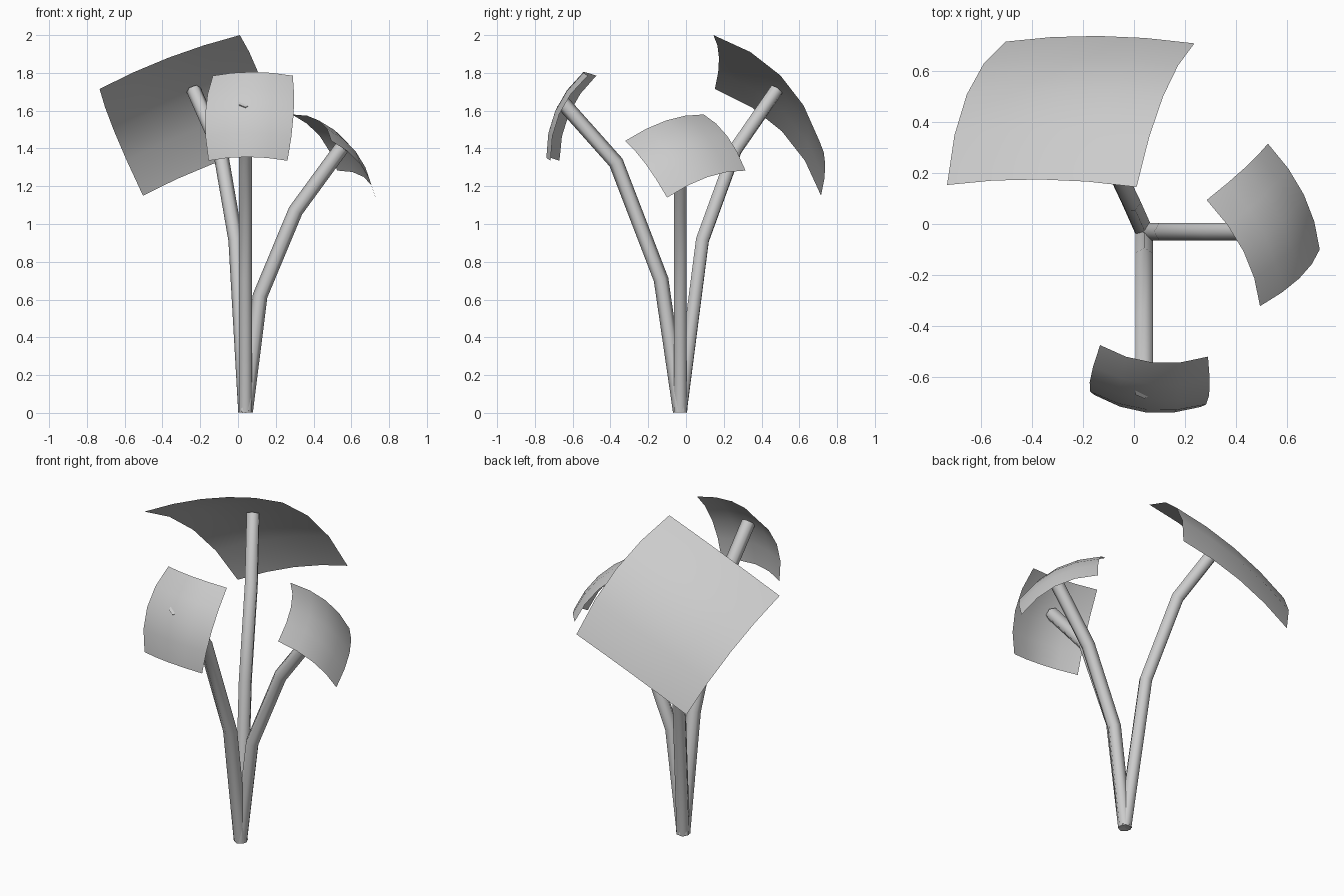
import bpy, bmesh, math
from mathutils import Vector

if "Cube" in bpy.data.objects:
    bpy.data.objects.remove(bpy.data.objects["Cube"])

SIDES, RADIUS, SEG = 6, 0.039, 4


def finish(bm, name):
    bmesh.ops.recalc_face_normals(bm, faces=bm.faces)
    mesh = bpy.data.meshes.new(name)
    bm.to_mesh(mesh)
    bm.free()
    obj = bpy.data.objects.new(name, mesh)
    bpy.context.collection.objects.link(obj)
    bpy.ops.object.select_all(action='DESELECT')
    bpy.context.view_layer.objects.active = obj
    obj.select_set(True)
    bpy.ops.object.shade_smooth_by_angle(angle=math.radians(62))
    return obj


def stem(name, points):
    """Six-sided tube with mitred bends along a path in a vertical plane."""
    pts = [Vector(p) for p in points]
    flat = pts[-1] - pts[0]
    side = Vector((-flat.y, flat.x, 0)).normalized()
    bm = bmesh.new()
    rings = []
    for i, p in enumerate(pts):
        d_in = (p - pts[i - 1]).normalized() if i else None
        d_out = (pts[i + 1] - p).normalized() if i < len(pts) - 1 else None
        d_in, d_out = d_in or d_out, d_out or d_in
        tangent = (d_in + d_out).normalized()
        up = side.cross(tangent) / tangent.dot(d_in)
        rings.append([bm.verts.new(p + RADIUS * (math.cos(a) * up + math.sin(a) * side))
                      for a in (math.tau * k / SIDES for k in range(SIDES))])
    for r0, r1 in zip(rings, rings[1:]):
        for k in range(SIDES):
            j = (k + 1) % SIDES
            bm.faces.new((r0[k], r0[j], r1[j], r1[k]))
    bm.faces.new(rings[0])
    bm.faces.new(rings[-1])
    finish(bm, name)


def leaf(name, p00, p10, p01, p11, bow_u, bow_v, flare):
    """Thin sheet between four corners, bowed both ways, with flared sides."""
    p00, p10, p01, p11 = map(Vector, (p00, p10, p01, p11))
    normal = (p10 - p00).cross(p01 - p00).normalized()
    if normal.z < 0:
        normal.negate()
    across = (p10 - p00).normalized()
    bm = bmesh.new()
    grid = []
    for j in range(SEG + 1):
        t = j / SEG
        row = []
        for i in range(SEG + 1):
            s = i / SEG
            u, v = 2 * s - 1, 2 * t - 1
            p = p00.lerp(p10, s).lerp(p01.lerp(p11, s), t)
            p = p + normal * (bow_u * (1 - u * u) + bow_v * (1 - v * v))
            row.append(bm.verts.new(p + across * flare * u * (1 - v * v)))
        grid.append(row)
    for r0, r1 in zip(grid, grid[1:]):
        for i in range(SEG):
            bm.faces.new((r0[i], r0[i + 1], r1[i + 1], r1[i]))
    finish(bm, name)


# Stems share one root
root = (0.04, -0.03, 0.006)
stem("front_stem", [root, (0.04, -0.132, 0.706), (0.04, -0.37, 1.325), (0.04, -0.655, 1.645)])
stem("right_stem", [root, (0.117, -0.03, 0.62), (0.305, -0.03, 1.07), (0.55, -0.03, 1.405)])
stem("back_stem", [root, (-0.012, 0.087, 0.915), (-0.095, 0.262, 1.395), (-0.235, 0.48, 1.71)])

# Curved sheet leaves
leaf("front_leaf", (-0.133, -0.475, 1.785), (0.29, -0.52, 1.785),
     (-0.156, -0.67, 1.335), (0.262, -0.717, 1.335), 0.05, 0.055, 0.024)
leaf("right_leaf", (0.285, 0.094, 1.58), (0.494, -0.322, 1.44),
     (0.525, 0.315, 1.283), (0.728, -0.1, 1.14), 0.055, 0.045, 0.01)
leaf("back_leaf", (-0.733, 0.153, 1.715), (0.01, 0.145, 2.0),
     (-0.503, 0.715, 1.15), (0.237, 0.708, 1.435), 0.035, 0.1, 0.015)
